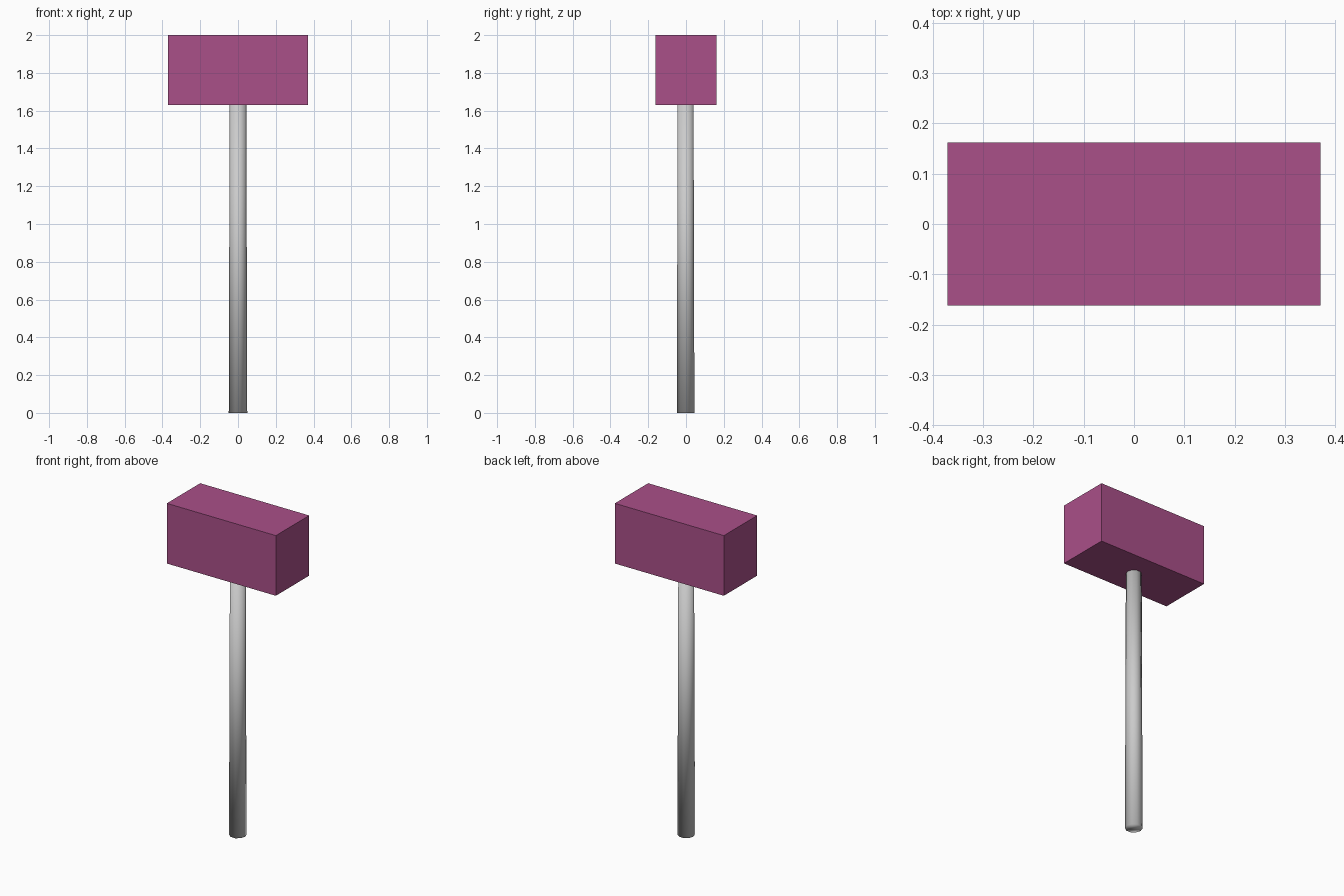
import bpy

if "Cube" in bpy.data.objects:
    bpy.data.objects.remove(bpy.data.objects["Cube"])

# Mallet head: plain sharp-edged block
bpy.ops.mesh.primitive_cube_add(size=1, location=(0, 0, 1.815))
head = bpy.context.object
head.name = "mallet_head"
head.scale = (0.742, 0.324, 0.37)
bpy.ops.object.transform_apply(location=False, rotation=False, scale=True)
mat = bpy.data.materials.new("magenta_paint")
mat.diffuse_color = (0.40, 0.08, 0.25, 1)
mat.use_nodes = True
mat.node_tree.nodes["Principled BSDF"].inputs["Base Color"].default_value = mat.diffuse_color
head.data.materials.append(mat)

# Handle: slightly tapered pole, smooth shaded across its end caps, ending at the head
bpy.ops.mesh.primitive_cone_add(vertices=10, radius1=0.049, radius2=0.044,
                                depth=1.64, location=(0, -0.002, 0.82),
                                rotation=(0, 0, 1.5707963))
handle = bpy.context.object
handle.name = "handle"
bpy.ops.object.shade_smooth()
